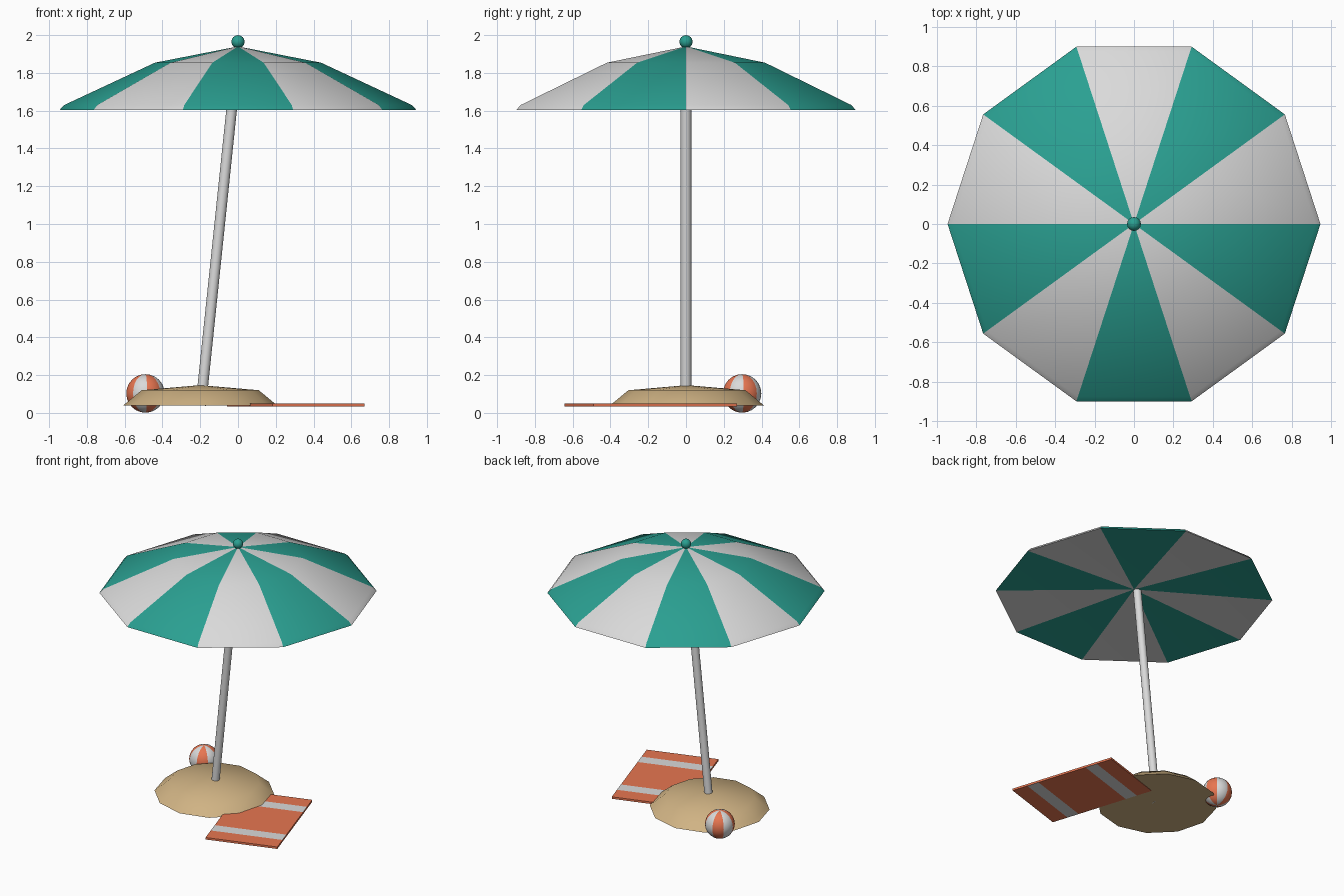
import bpy, bmesh, math
from mathutils import Matrix, Vector

if "Cube" in bpy.data.objects:
    bpy.data.objects.remove(bpy.data.objects["Cube"])


def material(name, rgb):
    m = bpy.data.materials.new(name)
    m.diffuse_color = (*rgb, 1)
    m.use_nodes = True
    m.node_tree.nodes["Principled BSDF"].inputs["Base Color"].default_value = m.diffuse_color
    return m


TEAL = material("teal", (0.0232, 0.35, 0.285))
WHITE = material("white", (0.70, 0.70, 0.70))
POLE = material("pole_grey", (0.70, 0.70, 0.70))
SAND = material("sand", (0.63, 0.45, 0.23))
ORANGE = material("orange", (0.80, 0.18, 0.082))


def finish(name, bm, mats, matrix, angle=30):
    bmesh.ops.recalc_face_normals(bm, faces=bm.faces)
    mesh = bpy.data.meshes.new(name)
    bm.to_mesh(mesh)
    bm.free()
    for m in mats:
        mesh.materials.append(m)
    ob = bpy.data.objects.new(name, mesh)
    bpy.context.collection.objects.link(ob)
    ob.matrix_world = matrix
    bpy.ops.object.select_all(action='DESELECT')
    ob.select_set(True)
    bpy.context.view_layer.objects.active = ob
    bpy.ops.object.shade_smooth_by_angle(angle=math.radians(angle))
    return ob


def revolve(name, profile, sides, mats, matrix=Matrix(), rule=lambda i: 0, angle=30):
    """Spin (radius, z) points round z; rule picks a material per sector."""
    bm = bmesh.new()
    rings = []
    for r, z in profile:
        if r < 1e-5:
            rings.append([bm.verts.new((0, 0, z))] * sides)
        else:
            rings.append([bm.verts.new((r * math.cos(math.tau * i / sides),
                                        r * math.sin(math.tau * i / sides), z))
                          for i in range(sides)])
    for a, b in zip(rings, rings[1:]):
        for i in range(sides):
            j = (i + 1) % sides
            loop = list(dict.fromkeys((a[i], a[j], b[j], b[i])))
            bm.faces.new(loop).material_index = rule(i)
    return finish(name, bm, mats, matrix, angle)


def ball_profile(r, steps):
    return [(r * math.sin(math.pi * k / steps), -r * math.cos(math.pi * k / steps))
            for k in range(steps + 1)]


# Striped canopy with a nearly flat underside
revolve("canopy", [(0, 1.65), (0.945, 1.603), (0.92, 1.63), (0.44, 1.854), (0, 1.94)],
        10, [WHITE, TEAL], rule=lambda i: i % 2)

# Ball on the tip
revolve("finial", ball_profile(0.035, 8), 16, [TEAL],
        Matrix.Translation((0, 0, 1.965)))

# Leaning pole
foot, tip = Vector((-0.197, 0, 0.04)), Vector((0, 0, 1.93))
axis = tip - foot
revolve("pole", [(0, 0), (0.028, 0), (0.028, axis.length), (0, axis.length)], 16, [POLE],
        Matrix.Translation(foot) @ axis.to_track_quat('Z', 'Y').to_matrix().to_4x4(), angle=40)

# Low smooth mound of sand
revolve("sand_mound", [(0, 0.038), (0.41, 0.038), (0.385, 0.058), (0.31, 0.12), (0, 0.147)],
        12, [SAND], Matrix.Translation((-0.2, 0.005, 0)), angle=60)

# Beach ball with eight panels
revolve("beach_ball", ball_profile(0.102, 12), 24, [ORANGE, WHITE],
        Matrix.Translation((-0.49, 0.297, 0.103)) @ Matrix.Rotation(math.radians(5), 4, 'Z'),
        rule=lambda i: (i // 3) % 2)

# Towel cut across into bands, with two white stripes
bm = bmesh.new()
bmesh.ops.create_cube(bm, size=1, matrix=Matrix.Diagonal((0.512, 0.797, 0.015, 1)))
for y in (-0.28, -0.19, 0.19, 0.28):
    bmesh.ops.bisect_plane(bm, geom=bm.verts[:] + bm.edges[:] + bm.faces[:],
                           plane_co=(0, y, 0), plane_no=(0, 1, 0))
bm.normal_update()
for f in bm.faces:
    y = abs(f.calc_center_median().y)
    f.material_index = int(abs(f.normal.z) > 0.5 and 0.19 < y < 0.28)
finish("towel", bm, [ORANGE, WHITE], Matrix.Translation((0.305, -0.187, 0.0425))
       @ Matrix.Rotation(math.radians(17.6), 4, 'Z'))
